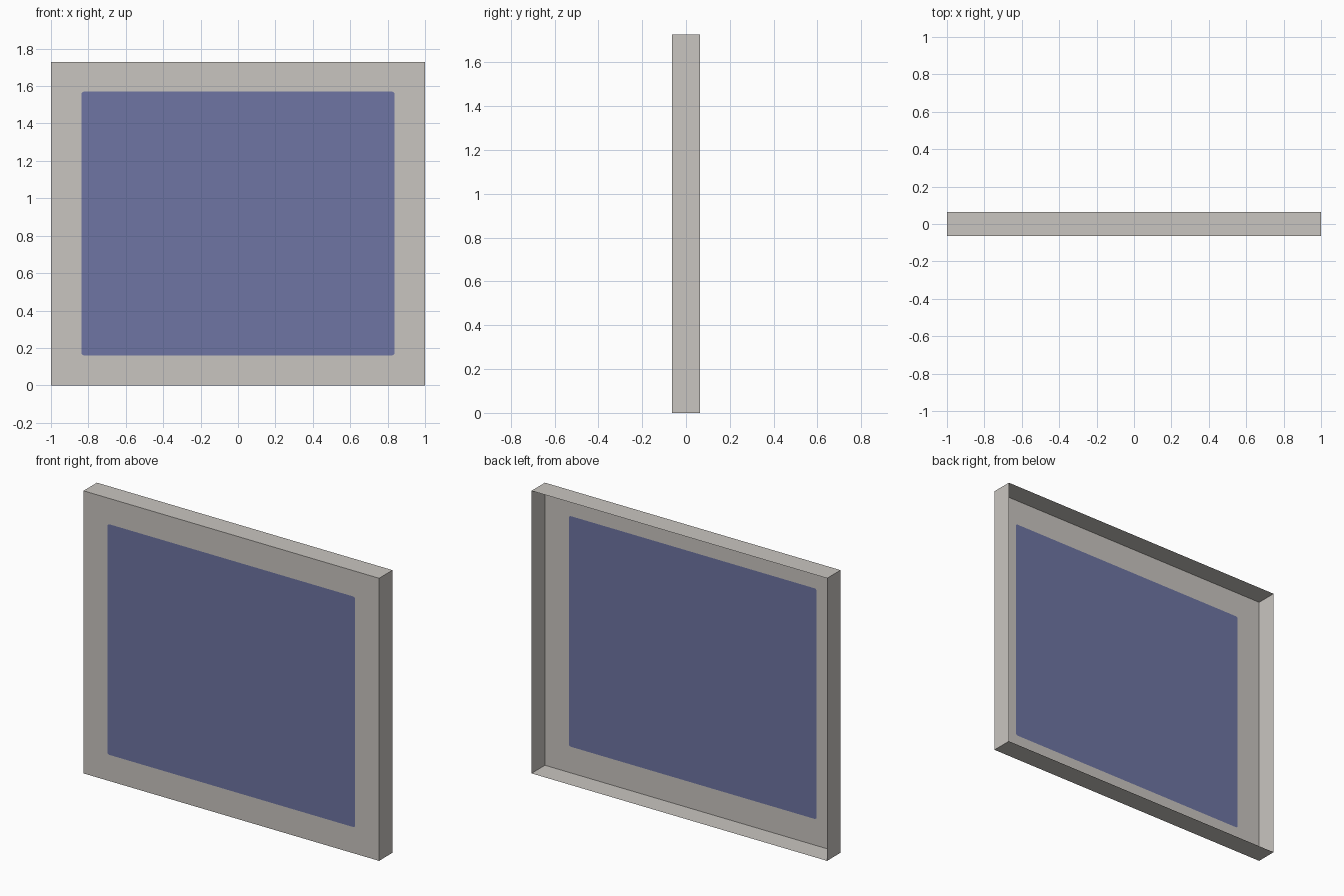
import bpy, bmesh, math

if "Cube" in bpy.data.objects:
    bpy.data.objects.remove(bpy.data.objects["Cube"])

W, H, D = 1.0, 1.728, 0.065      # half width, height, half depth
PX, Z0, Z1, R = 0.838, 0.16, 1.57, 0.014   # coloured panel and its corner radius


def material(name, rgb):
    m = bpy.data.materials.new(name)
    m.diffuse_color = (*rgb, 1)
    m.use_nodes = True
    m.node_tree.nodes["Principled BSDF"].inputs["Base Color"].default_value = m.diffuse_color
    return m


grey = material("warm_grey", (0.584, 0.558, 0.527))
blue = material("slate_blue", (0.157, 0.178, 0.366))


def make(name, bm, mat):
    me = bpy.data.meshes.new(name)
    bm.to_mesh(me)
    bm.free()
    me.materials.append(mat)
    ob = bpy.data.objects.new(name, me)
    bpy.context.collection.objects.link(ob)


# corner arcs of the panel, counter-clockwise seen from the front
centres = [(PX - R, Z1 - R), (-PX + R, Z1 - R), (-PX + R, Z0 + R), (PX - R, Z0 + R)]
arcs = []
for i, (cx, cz) in enumerate(centres):
    angles = [math.pi / 2 * (i + k / 3) for k in range(4)]
    arcs.append([(cx + R * math.cos(a), -D, cz + R * math.sin(a)) for a in angles])
corners = [(W, H), (-W, H), (-W, 0), (W, 0)]

# shallow tray: front border and four thin walls, open at the back
bm = bmesh.new()
front = [bm.verts.new((x, -D, z)) for x, z in corners]
back = [bm.verts.new((x, D, z)) for x, z in corners]
rim = [[bm.verts.new(p) for p in arc] for arc in arcs]
for i in range(4):
    j = (i + 1) % 4
    bm.faces.new((front[i], front[j], rim[j][0], rim[i][-1]))
    for k in range(3):
        bm.faces.new((front[i], rim[i][k + 1], rim[i][k]))
    bm.faces.new((front[j], front[i], back[i], back[j]))
make("tray_frame", bm, grey)

# coloured panel filling the border, flush with the front
bm = bmesh.new()
bm.faces.new([bm.verts.new(p) for arc in arcs for p in arc])
bm.normal_update()
make("front_panel", bm, blue)
